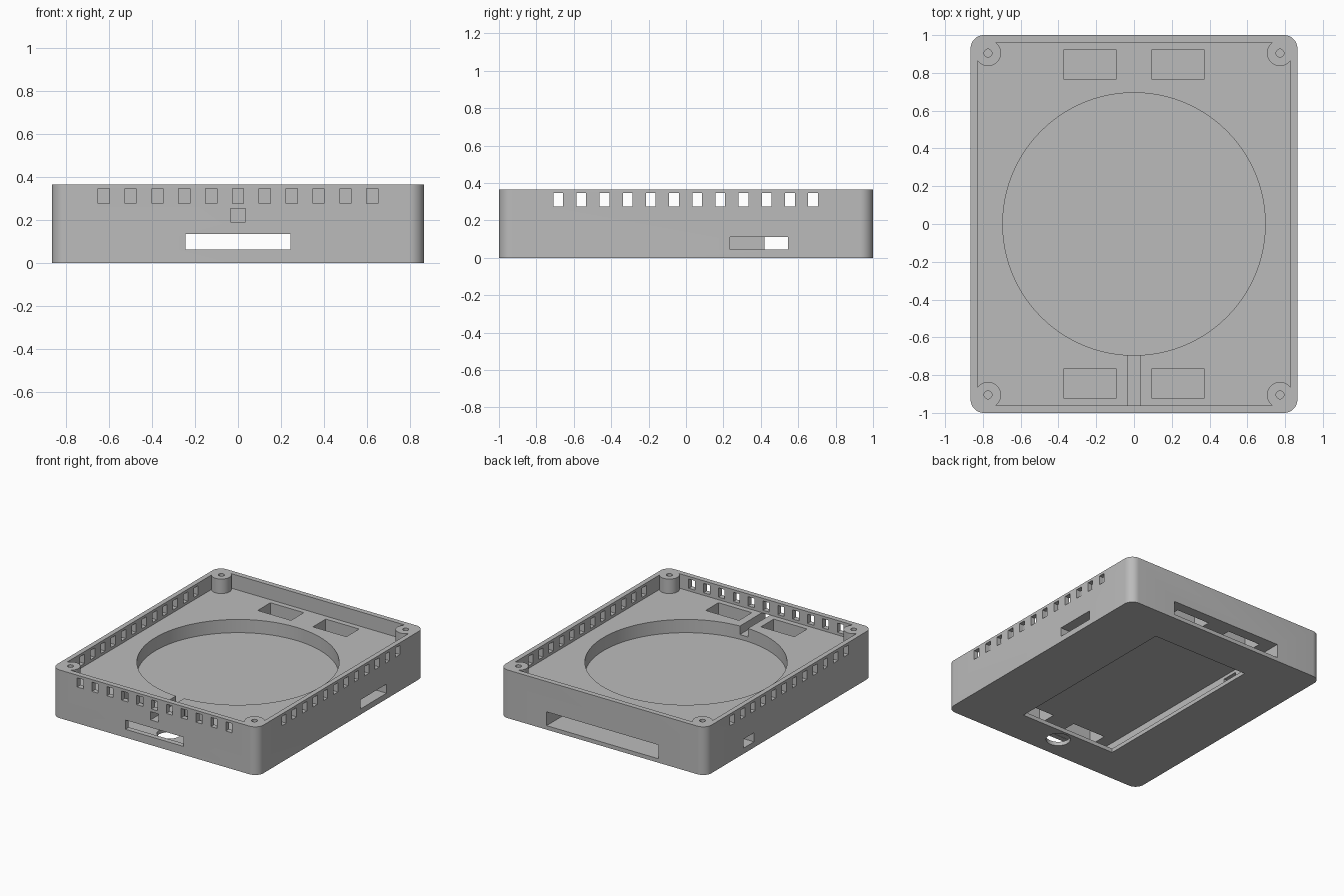
import bpy
import bmesh
from math import cos, sin, pi, atan2, sqrt

old = bpy.data.objects.get("Cube")
if old:
    bpy.data.objects.remove(old, do_unlink=True)

grey = bpy.data.materials.new("plain_grey")
grey.use_nodes = True
tone = (0.5, 0.5, 0.5, 1)
grey.diffuse_color = tone
grey.node_tree.nodes["Principled BSDF"].inputs["Base Color"].default_value = tone

HX, HY, TOP = 0.865, 1.0, 0.365      # outer half sizes and height
FLOOR, CEILING = 0.255, 0.135        # tray floor, lower bay ceiling


def prism(bm, outline, z0, z1):
    """Extrude a closed outline between two heights."""
    low = [bm.verts.new((x, y, z0)) for x, y in outline]
    high = [bm.verts.new((x, y, z1)) for x, y in outline]
    bm.faces.new(low[::-1])
    bm.faces.new(high)
    n = len(low)
    for i in range(n):
        j = (i + 1) % n
        bm.faces.new((low[i], low[j], high[j], high[i]))


def box(bm, x0, x1, y0, y1, z0, z1):
    prism(bm, [(x0, y0), (x1, y0), (x1, y1), (x0, y1)], z0, z1)


def arc(cx, cy, r, a0, a1, n):
    return [(cx + r * cos(a0 + (a1 - a0) * i / n),
             cy + r * sin(a0 + (a1 - a0) * i / n)) for i in range(n + 1)]


def circle(cx, cy, r, n):
    return arc(cx, cy, r, 0, 2 * pi, n)[:-1]


def four_corners(corner):
    """Mirror one corner run into a full counter-clockwise outline."""
    out = []
    for sx, sy in ((1, 1), (-1, 1), (-1, -1), (1, -1)):
        run = [(sx * x, sy * y) for x, y in corner]
        out += run if sx * sy > 0 else run[::-1]
    return out


def make(name, bm):
    bmesh.ops.recalc_face_normals(bm, faces=bm.faces)
    mesh = bpy.data.meshes.new(name)
    bm.to_mesh(mesh)
    bm.free()
    obj = bpy.data.objects.new(name, mesh)
    bpy.context.collection.objects.link(obj)
    return obj


def cut(body, bm):
    """Subtract a group of separate solids from the body."""
    cutter = make("cutter", bm)
    cutter.hide_render = True
    mod = body.modifiers.new("cut", "BOOLEAN")
    mod.operation = "DIFFERENCE"
    mod.solver = "EXACT"
    mod.object = cutter
    deps = bpy.context.evaluated_depsgraph_get()
    result = bpy.data.meshes.new_from_object(body.evaluated_get(deps))
    body.modifiers.clear()
    body.data = result
    bpy.data.objects.remove(cutter, do_unlink=True)


# Outer block with rounded upright corners
R = 0.07
bm = bmesh.new()
prism(bm, four_corners(arc(HX - R, HY - R, R, 0, pi / 2, 10)), 0, TOP)
body = make("case_body", bm)
body.data.materials.append(grey)

# Upper tray, its outline leaving a round screw post in each corner
WX, WY = 0.828, 0.96
PX, PY, PR = 0.773, 0.905, 0.069
dx, dy = WX - PX, WY - PY
start = atan2(-sqrt(PR**2 - dx**2), dx)
end = atan2(dy, -sqrt(PR**2 - dy**2)) - 2 * pi
bm = bmesh.new()
prism(bm, four_corners(arc(PX, PY, PR, start, end, 24)), FLOOR, TOP + 0.1)
cut(body, bm)

# Lower bay, open at the back, and screw holes in the posts
bm = bmesh.new()
box(bm, -0.47, 0.47, -0.96, HY + 0.1, 0.03, CEILING)
for sx in (-1, 1):
    for sy in (-1, 1):
        prism(bm, circle(sx * PX, sy * PY, 0.021, 20), 0.16, TOP + 0.1)
cut(body, bm)

# Round recess in the tray, bottom hatch and round bottom hole
bm = bmesh.new()
prism(bm, circle(0, 0, 0.695, 96), 0.155, 0.4)
box(bm, -0.405, 0.405, -0.72, 0.72, -0.1, 0.08)
prism(bm, circle(0, -0.825, 0.085, 32), -0.1, 0.08)
cut(body, bm)

# Cable hole through the front wall, floor windows, connector slots
bm = bmesh.new()
box(bm, -0.034, 0.034, -1.1, -0.6, 0.19, 0.253)
for sx in (-1, 1):
    for sy in (-1, 1):
        xs = sorted((sx * 0.092, sx * 0.372))
        ys = sorted((sy * 0.767, sy * 0.92))
        box(bm, *xs, *ys, 0.1, 0.3)
box(bm, 0.4, 1, 0.235, 0.545, 0.043, 0.112)
box(bm, -1, -0.4, 0.42, 0.545, 0.043, 0.112)
box(bm, -0.245, 0.245, -1.1, -0.9, 0.063, 0.133)
cut(body, bm)

# Cable groove opened up to the tray floor, and the rows of vents
bm = bmesh.new()
box(bm, -0.034, 0.034, -0.96, -0.6, 0.2, 0.27)
V0, V1, VW = 0.275, 0.345, 0.026
for i in range(11):
    x = (i - 5) * 0.1247
    box(bm, x - VW, x + VW, -1.1, -0.93, V0, V1)
for i in range(12):
    y = (i - 5.5) * 0.1239 - 0.002
    box(bm, 0.8, 1, y - VW, y + VW, V0, V1)
    box(bm, -1, -0.8, y - VW, y + VW, V0, V1)
cut(body, bm)

# Smooth round walls, crisp edges
bpy.ops.object.select_all(action="DESELECT")
body.select_set(True)
bpy.context.view_layer.objects.active = body
bpy.ops.object.shade_smooth_by_angle(angle=pi / 6)
